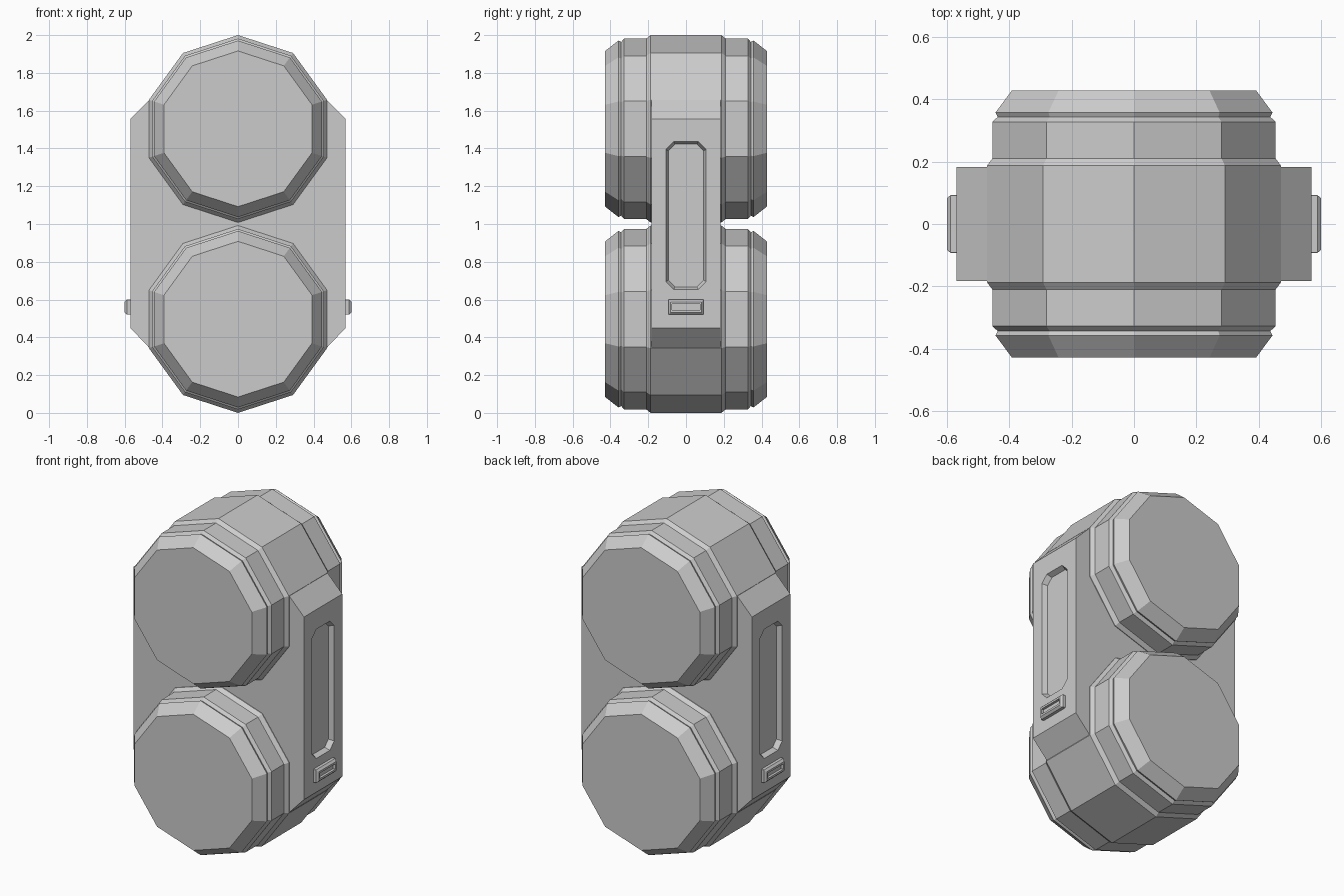
import bpy, bmesh, math

if "Cube" in bpy.data.objects:
    bpy.data.objects.remove(bpy.data.objects["Cube"], do_unlink=True)

grey = bpy.data.materials.new("light_grey")
grey.use_nodes = True
colour = (0.6, 0.6, 0.6, 1)
grey.diffuse_color = colour
grey.node_tree.nodes["Principled BSDF"].inputs["Base Color"].default_value = colour


def loft(name, rings):
    """Skin a row of matching rings and cap both ends."""
    bm = bmesh.new()
    rows = [[bm.verts.new(p) for p in ring] for ring in rings]
    n = len(rows[0])
    for a, b in zip(rows, rows[1:]):
        for i in range(n):
            j = (i + 1) % n
            bm.faces.new((a[i], a[j], b[j], b[i]))
    bm.faces.new(rows[0])
    bm.faces.new(rows[-1])
    bmesh.ops.recalc_face_normals(bm, faces=bm.faces)
    mesh = bpy.data.meshes.new(name)
    bm.to_mesh(mesh)
    bm.free()
    mesh.materials.append(grey)
    obj = bpy.data.objects.new(name, mesh)
    bpy.context.collection.objects.link(obj)
    return obj


def plate_ring(x, z, half_y, half_z, corner):
    """Rectangle with clipped corners, facing along x."""
    a, b, c = half_y, half_z, corner
    quarter = [(a, b - c), (a - c, b)]
    pts = quarter + [(-y, h) for y, h in reversed(quarter)]
    pts += [(-y, -h) for y, h in pts]
    return [(x, y, z + h) for y, h in pts]


def carve(target, cutter):
    mod = target.modifiers.new("recess", "BOOLEAN")
    mod.operation = "DIFFERENCE"
    mod.solver = "EXACT"
    mod.object = cutter
    bpy.context.view_layer.objects.active = target
    bpy.ops.object.modifier_apply(modifier=mod.name)
    bpy.data.objects.remove(cutter, do_unlink=True)


# Ten-sided drums: stepped rim, groove and chamfered caps
half = [(0.187, 0.496), (0.21, 0.478), (0.328, 0.478),
        (0.343, 0.460), (0.358, 0.467), (0.428, 0.412)]
profile = [(-y, r) for y, r in reversed(half)] + half
for name, zc in (("lower_drum", 0.496), ("upper_drum", 1.504)):
    angles = [math.pi / 2 + math.tau * i / 10 for i in range(10)]
    loft(name, [[(r * math.cos(t), y, zc + r * math.sin(t)) for t in angles]
                for y, r in profile])

# Central housing joining the drums, with tapered ends
right = [(0.40, 0.271), (0.57, 0.45), (0.57, 1.555), (0.40, 1.729)]
outline = right + [(-x, z) for x, z in reversed(right)]
housing = loft("housing", [[(x, y, z) for x, z in outline] for y in (-0.183, 0.183)])

for side, word in ((1, "left"), (-1, "right")):
    # Long sunken panel with sloping walls
    carve(housing, loft("panel_cutter", [
        plate_ring(side * 0.54, 1.045, 0.093, 0.378, 0.036),
        plate_ring(side * 0.57, 1.045, 0.106, 0.391, 0.041),
        plate_ring(side * 0.62, 1.045, 0.106, 0.391, 0.041)]))
    # Small raised latch with a slot
    latch = loft(word + "_latch", [
        plate_ring(side * 0.55, 0.56, 0.093, 0.040, 0.002),
        plate_ring(side * 0.588, 0.56, 0.093, 0.040, 0.002),
        plate_ring(side * 0.6, 0.56, 0.083, 0.028, 0.002)])
    carve(latch, loft("slot_cutter", [
        plate_ring(side * 0.585, 0.56, 0.074, 0.016, 0.001),
        plate_ring(side * 0.62, 0.56, 0.074, 0.016, 0.001)]))
